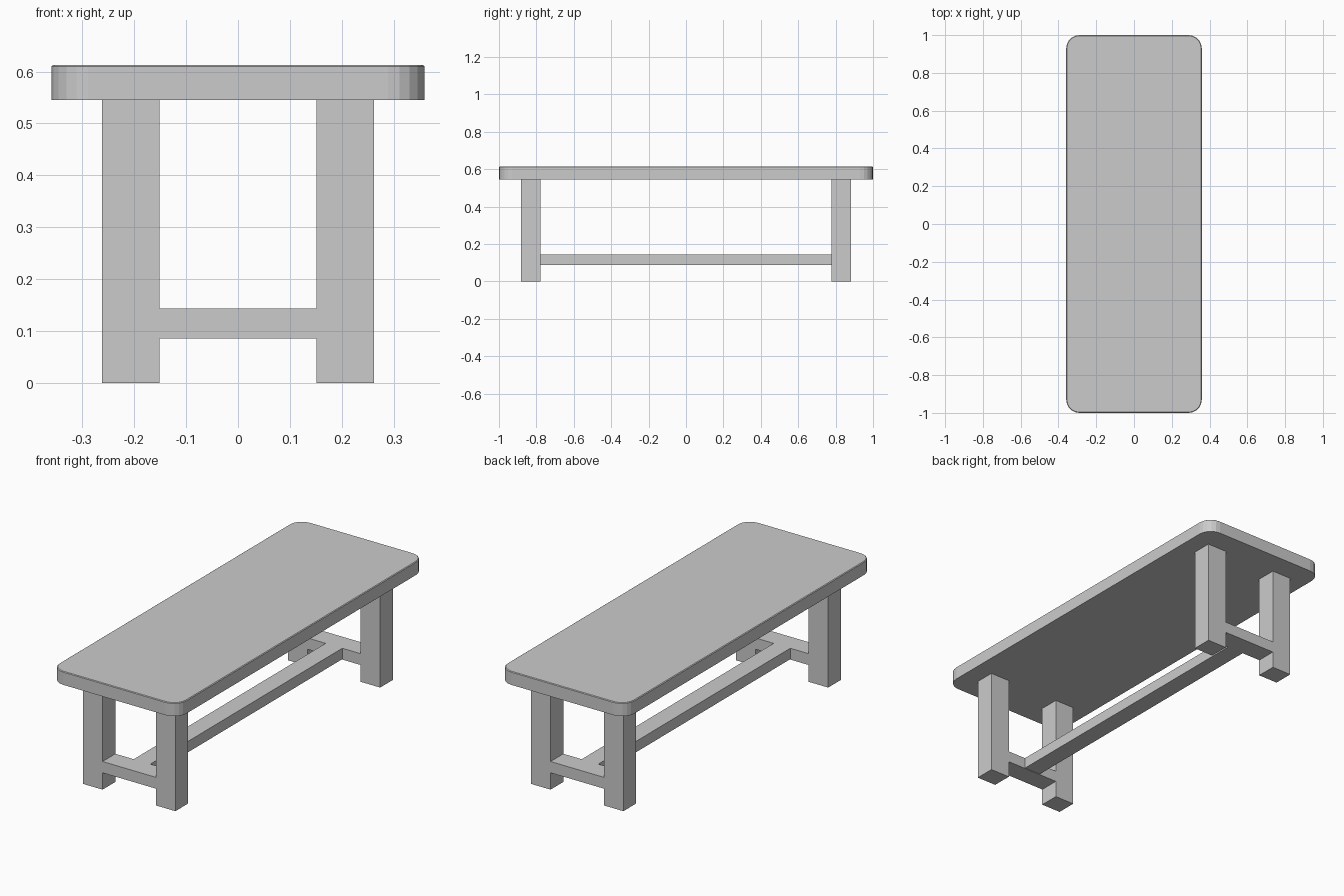
import bpy, bmesh, math

if "Cube" in bpy.data.objects:
    bpy.data.objects.remove(bpy.data.objects["Cube"])

TOP_Z, UNDER_Z = 0.613, 0.545
LEG_IN, LEG_OUT = 0.151, 0.262      # leg extents in x
LEG_Y0, LEG_Y1 = 0.777, 0.881       # leg extents in y
RAIL_Z0, RAIL_Z1 = 0.086, 0.144


def finish(name, bm):
    bmesh.ops.recalc_face_normals(bm, faces=bm.faces)
    mesh = bpy.data.meshes.new(name)
    bm.to_mesh(mesh)
    bm.free()
    obj = bpy.data.objects.new(name, mesh)
    bpy.context.collection.objects.link(obj)
    return obj


def box(name, x, y, z):
    """Axis-aligned box from (min, max) pairs."""
    bm = bmesh.new()
    bmesh.ops.create_cube(bm, size=1)
    for v in bm.verts:
        for i, (lo, hi) in enumerate((x, y, z)):
            v.co[i] = lo if v.co[i] < 0 else hi
    return finish(name, bm)


def rounded_outline(hx, hy, r, segments):
    pts = []
    for k, (sx, sy) in enumerate(((1, 1), (-1, 1), (-1, -1), (1, -1))):
        for i in range(segments + 1):
            a = math.pi / 2 * (k + i / segments)
            pts.append((sx * (hx - r) + r * math.cos(a),
                        sy * (hy - r) + r * math.sin(a)))
    return pts


# Table top: rounded slab with a tiny eased upper edge
bm = bmesh.new()
rings = []
for inset, z in ((0, UNDER_Z), (0, TOP_Z - 0.003), (0.004, TOP_Z)):
    outline = rounded_outline(0.359 - inset, 1 - inset, 0.07 - inset, 5)
    rings.append([bm.verts.new((x, y, z)) for x, y in outline])
for a, b in zip(rings, rings[1:]):
    n = len(a)
    for i in range(n):
        j = (i + 1) % n
        bm.faces.new((a[i], a[j], b[j], b[i]))
bm.faces.new(rings[0])
bm.faces.new(rings[-1])
finish("table_top", bm)

# Legs and the cross rail joining each pair
for end, sy in (("front", -1), ("back", 1)):
    y = tuple(sorted((sy * LEG_Y0, sy * LEG_Y1)))
    for side, sx in (("left", -1), ("right", 1)):
        x = tuple(sorted((sx * LEG_IN, sx * LEG_OUT)))
        box(f"{end}_{side}_leg", x, y, (0, UNDER_Z))
    box(f"{end}_cross_rail", (-LEG_IN, LEG_IN), y, (RAIL_Z0, RAIL_Z1))

# Long stretcher between the cross rails
box("long_stretcher", (-0.047, 0.047), (-LEG_Y0, LEG_Y0), (RAIL_Z0 + 0.002, RAIL_Z1))
